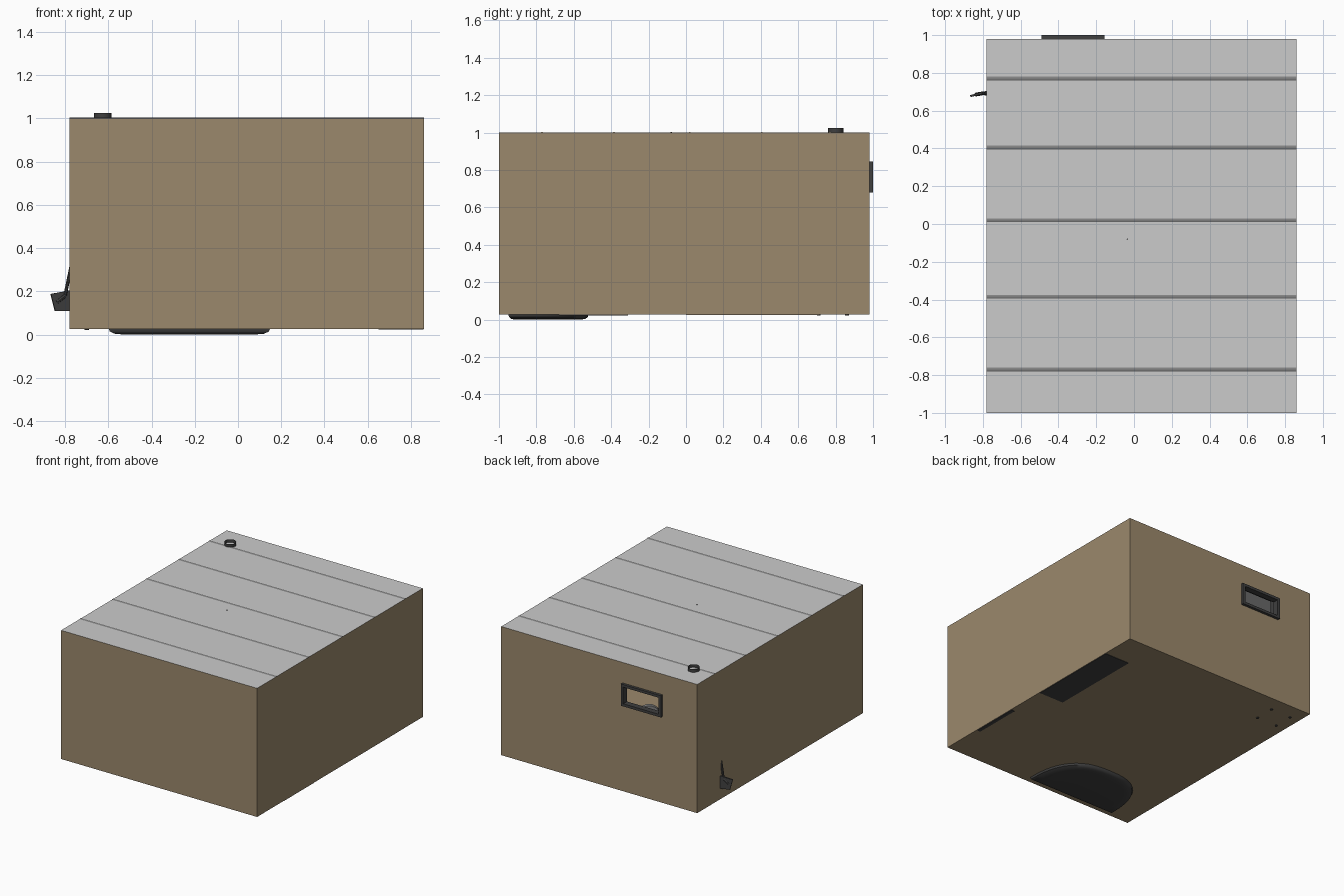
import bpy, bmesh, math
from mathutils import Vector

if "Cube" in bpy.data.objects:
    bpy.data.objects.remove(bpy.data.objects["Cube"])


def material(name, rgb):
    m = bpy.data.materials.new(name)
    m.diffuse_color = (*rgb, 1)
    m.use_nodes = True
    m.node_tree.nodes["Principled BSDF"].inputs["Base Color"].default_value = m.diffuse_color
    return m


BROWN = material("brown_wall", (0.33, 0.25, 0.15))
DARK = material("dark_metal", (0.05, 0.05, 0.05))
BEAM = material("beam_grey", (0.22, 0.22, 0.22))
X0, X1, Y0, Y1, Z0, Z1 = -0.78, 0.86, -1.0, 0.98, 0.027, 1.0


def finish(name, bm, mat=None, smooth=False):
    bmesh.ops.recalc_face_normals(bm, faces=bm.faces)
    me = bpy.data.meshes.new(name)
    bm.to_mesh(me)
    bm.free()
    ob = bpy.data.objects.new(name, me)
    bpy.context.collection.objects.link(ob)
    if mat:
        me.materials.append(mat)
    if smooth:
        bpy.context.view_layer.objects.active = ob
        ob.select_set(True)
        bpy.ops.object.shade_smooth_by_angle(angle=math.radians(40))
        ob.select_set(False)
    return ob


def add_box(bm, lo, hi):
    vs = bmesh.ops.create_cube(bm, size=1)["verts"]
    for v in vs:
        v.co = Vector([(lo[i] + hi[i]) / 2 + v.co[i] * (hi[i] - lo[i]) for i in range(3)])


def box(name, lo, hi, mat=None, bevel=0):
    bm = bmesh.new()
    add_box(bm, lo, hi)
    if bevel:
        bmesh.ops.bevel(bm, geom=bm.edges[:], offset=bevel, segments=2, affect='EDGES', profile=0.5)
    return finish(name, bm, mat)


def tube(name, a, b, r, mat, seg=16, caps=True, r2=None):
    a, b = Vector(a), Vector(b)
    bm = bmesh.new()
    bmesh.ops.create_cone(bm, cap_ends=caps, segments=seg, radius1=r,
                          radius2=r if r2 is None else r2, depth=(b - a).length)
    rot = (b - a).to_track_quat('Z', 'Y')
    for v in bm.verts:
        v.co = rot @ v.co + (a + b) / 2
    return finish(name, bm, mat, True)


def quads(name, faces, mat=None):
    bm = bmesh.new()
    for f in faces:
        bm.faces.new([bm.verts.new(p) for p in f])
    bmesh.ops.remove_doubles(bm, verts=bm.verts, dist=1e-4)
    return finish(name, bm, mat)


# Room shell: single-sheet floor and walls, window opening in the back wall
WX0, WX1, WZ0, WZ1 = -0.47, -0.175, 0.70, 0.825


def back(xa, xb, za, zb):
    return [(xa, Y1, za), (xb, Y1, za), (xb, Y1, zb), (xa, Y1, zb)]


quads("walls", [
    [(X0, Y0, Z0), (X1, Y0, Z0), (X1, Y0, Z1), (X0, Y0, Z1)],
    [(X0, Y0, Z0), (X0, Y1, Z0), (X0, Y1, Z1), (X0, Y0, Z1)],
    [(X1, Y0, Z0), (X1, Y1, Z0), (X1, Y1, Z1), (X1, Y0, Z1)],
    back(X0, WX0, Z0, Z1), back(WX1, X1, Z0, Z1),
    back(WX0, WX1, Z0, WZ0), back(WX0, WX1, WZ1, Z1)], BROWN)
quads("floor", [[(X0, Y0, Z0), (X1, Y0, Z0), (X1, Y1, Z0), (X0, Y1, Z0)]], BROWN)
quads("ceiling", [[(X0, Y0, Z1), (X1, Y0, Z1), (X1, Y1, Z1), (X0, Y1, Z1)]])

# Ceiling beams, just breaking the roof surface
for i, y in enumerate((-0.77, -0.385, 0.02, 0.405, 0.77)):
    tube(f"ceiling_beam_{i}", (X0, y, 0.984), (X1, y, 0.984), 0.019, BEAM)

# Window frame
bm = bmesh.new()
fx0, fx1, fz0, fz1 = -0.49, -0.155, 0.68, 0.845
for lo, hi in (((fx0, fz0), (fx1, WZ0)), ((fx0, WZ1), (fx1, fz1)),
               ((fx0, WZ0), (WX0, WZ1)), ((WX1, WZ0), (fx1, WZ1))):
    add_box(bm, (lo[0], 0.955, lo[1]), (hi[0], 1.0, hi[1]))
finish("window_frame", bm, DARK)

# Stove with feet and a flue through the roof
box("stove_body", (-0.72, 0.69, 0.09), (-0.51, 0.88, 0.36), DARK, 0.01)
tube("stove_flue", (-0.625, 0.8, 0.35), (-0.625, 0.8, 1.024), 0.041, DARK, 16, False)
for i, (x, y) in enumerate(((-0.7, 0.71), (-0.53, 0.71), (-0.7, 0.86), (-0.53, 0.86))):
    tube(f"stove_foot_{i}", (x, y, 0.021), (x, y, 0.1), 0.01, DARK, 8, True, 0.016)

# Shovel leaning by the stove, blade poking through the wall
bm = bmesh.new()
outline = [(-0.865, 0.672, 0.188), (-0.845, 0.677, 0.11), (-0.75, 0.702, 0.108), (-0.74, 0.705, 0.211)]
f = bm.faces.new([bm.verts.new(p) for p in outline])
new = bmesh.ops.extrude_face_region(bm, geom=[f])["geom"]
bmesh.ops.translate(bm, vec=(-0.003, 0.01, 0),
                    verts=[g for g in new if isinstance(g, bmesh.types.BMVert)])
finish("shovel_blade", bm, DARK)
tube("shovel_socket", (-0.838, 0.685, 0.15), (-0.80, 0.692, 0.18), 0.01, DARK, 8)
tube("shovel_handle", (-0.80, 0.692, 0.18), (-0.75, 0.68, 0.42), 0.008, DARK, 8)

# Rounded half-disc seat, its soft underside sinking below the floor
bm = bmesh.new()
rings = []
for z, s in ((0.0, 0.80), (0.004, 0.92), (0.014, 0.98), (0.03, 1.0), (0.12, 1.0), (0.15, 0.93)):
    ring = []
    for k in range(25):
        t = math.pi * k / 24
        c, n = math.cos(t), math.sin(t)
        px = math.copysign(abs(c) ** 0.75, c) * 0.375 * s
        ring.append(bm.verts.new((-0.225 + px, -0.76 + (n ** 0.8 * 0.43 - 0.19) * s, z)))
    rings.append(ring)
for a, b in zip(rings, rings[1:]):
    for k in range(25):
        j = (k + 1) % 25
        bm.faces.new((a[k], a[j], b[j], b[k]))
bm.faces.new(rings[0])
bm.faces.new(rings[-1])
finish("rounded_seat", bm, DARK, True)

# Low cabinet and shelf against the right wall
box("cabinet", (0.65, 0.0, 0.024), (0.857, 0.715, 0.3), DARK)
box("wall_shelf", (0.83, -0.68, 0.023), (0.857, -0.31, 0.6), DARK)

# Hanging lamp
tube("lamp_cord", (-0.035, -0.08, 0.82), (-0.035, -0.08, 1.003), 0.004, DARK, 8)
tube("lamp_shade", (-0.035, -0.08, 0.74), (-0.035, -0.08, 0.83), 0.09, DARK, 16, False, 0.03)

# Round-backed chair seen through the window
box("chair_seat", (-0.16, 0.45, 0.2), (0.04, 0.64, 0.23), DARK, 0.006)
tube("chair_back", (-0.02, 0.47, 0.36), (-0.0, 0.445, 0.36), 0.08, BEAM, 24)
for i, (x, y) in enumerate(((-0.14, 0.47), (0.02, 0.47), (-0.14, 0.62), (0.02, 0.62))):
    tube(f"chair_leg_{i}", (x, y, 0.028), (x, y, 0.2), 0.01, DARK, 8)
